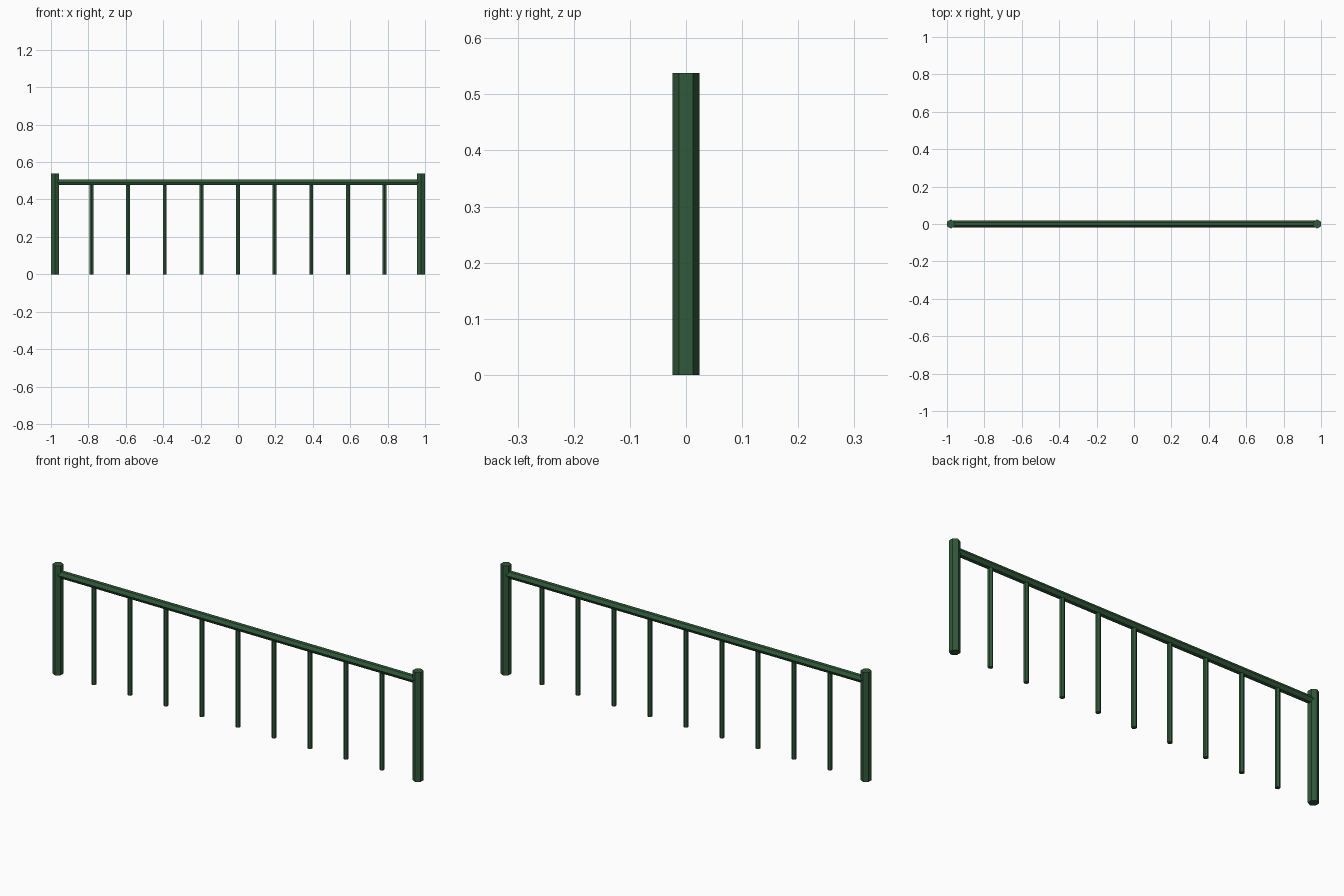
import bpy
import math
from mathutils import Matrix

if "Cube" in bpy.data.objects:
    bpy.data.objects.remove(bpy.data.objects["Cube"])

green = bpy.data.materials.new("dark green paint")
green.diffuse_color = (0.031, 0.1, 0.043, 1)
green.use_nodes = True
green.node_tree.nodes["Principled BSDF"].inputs["Base Color"].default_value = green.diffuse_color

POST_X = 0.979
POST_H = 0.538
RAIL_Z = 0.492
BAYS = 10


def hex_bar(name, radius, length, location, along_x=False):
    """Six-sided bar with its corners pointing to the front and back."""
    bpy.ops.mesh.primitive_cylinder_add(vertices=6, radius=radius, depth=length)
    ob = bpy.context.object
    ob.name = name
    if along_x:
        ob.data.transform(Matrix.Rotation(math.pi / 2, 4, 'Y'))
    ob.location = location
    ob.data.materials.append(green)
    return ob


# end posts
for side, label in ((-1, "left"), (1, "right")):
    hex_bar(label + "_post", 0.0242, POST_H, (side * POST_X, 0, POST_H / 2))

# top rail between the posts
hex_bar("top_rail", 0.0182, 2 * POST_X, (0, 0, RAIL_Z), along_x=True)

# evenly spaced balusters running up into the rail
for i in range(1, BAYS):
    x = -POST_X + 2 * POST_X * i / BAYS
    hex_bar(f"baluster_{i}", 0.0118, RAIL_Z, (x, 0, RAIL_Z / 2))
